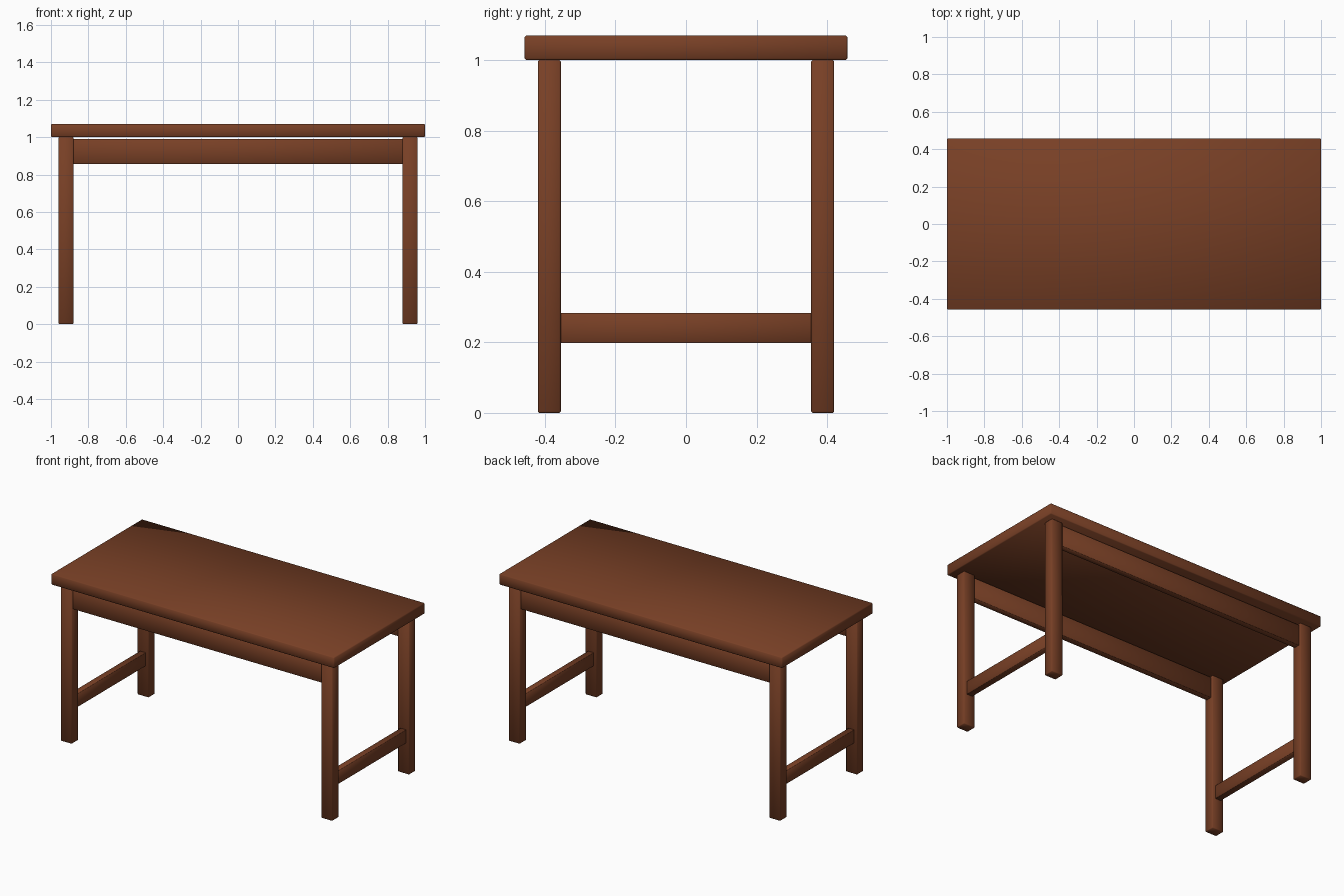
import bpy

if "Cube" in bpy.data.objects:
    bpy.data.objects.remove(bpy.data.objects["Cube"])

# Single brown wood colour
wood = bpy.data.materials.new("brown_wood")
wood.diffuse_color = (0.19, 0.051, 0.019, 1.0)
wood.use_nodes = True
wood.node_tree.nodes["Principled BSDF"].inputs["Base Color"].default_value = wood.diffuse_color


def box(name, lo, hi, bevel=0.004):
    """Softly bevelled, smooth-shaded board between two corners."""
    size = [b - a for a, b in zip(lo, hi)]
    mid = [(a + b) / 2 for a, b in zip(lo, hi)]
    bpy.ops.mesh.primitive_cube_add(size=1, location=mid)
    ob = bpy.context.object
    ob.name = name
    ob.scale = size
    bpy.ops.object.transform_apply(location=False, rotation=False, scale=True)
    mod = ob.modifiers.new("soft_edges", "BEVEL")
    mod.width = bevel
    mod.segments = 1
    bpy.ops.object.shade_smooth()
    ob.data.materials.append(wood)
    return ob


def span(sign, a, b):
    """Mirror the interval a..b to the chosen side."""
    return sorted((sign * a, sign * b))


# Table top
box("table_top", (-1.0, -0.458, 1.0), (1.0, 0.458, 1.07), 0.005)

sides = {"left": -1, "right": 1}
ends = {"front": -1, "back": 1}

# Four legs
for side, sx in sides.items():
    for end, sy in ends.items():
        x0, x1 = span(sx, 0.88, 0.96)
        y0, y1 = span(sy, 0.355, 0.42)
        box(f"{end}_{side}_leg", (x0, y0, 0.0), (x1, y1, 1.0))

# Long aprons just below the top
for end, sy in ends.items():
    y0, y1 = span(sy, 0.368, 0.407)
    box(f"{end}_apron", (-0.88, y0, 0.857), (0.88, y1, 0.99), 0.001)

# Low stretchers joining the legs at each end
for side, sx in sides.items():
    x0, x1 = span(sx, 0.90, 0.94)
    box(f"{side}_stretcher", (x0, -0.355, 0.198), (x1, 0.355, 0.283), 0.001)
